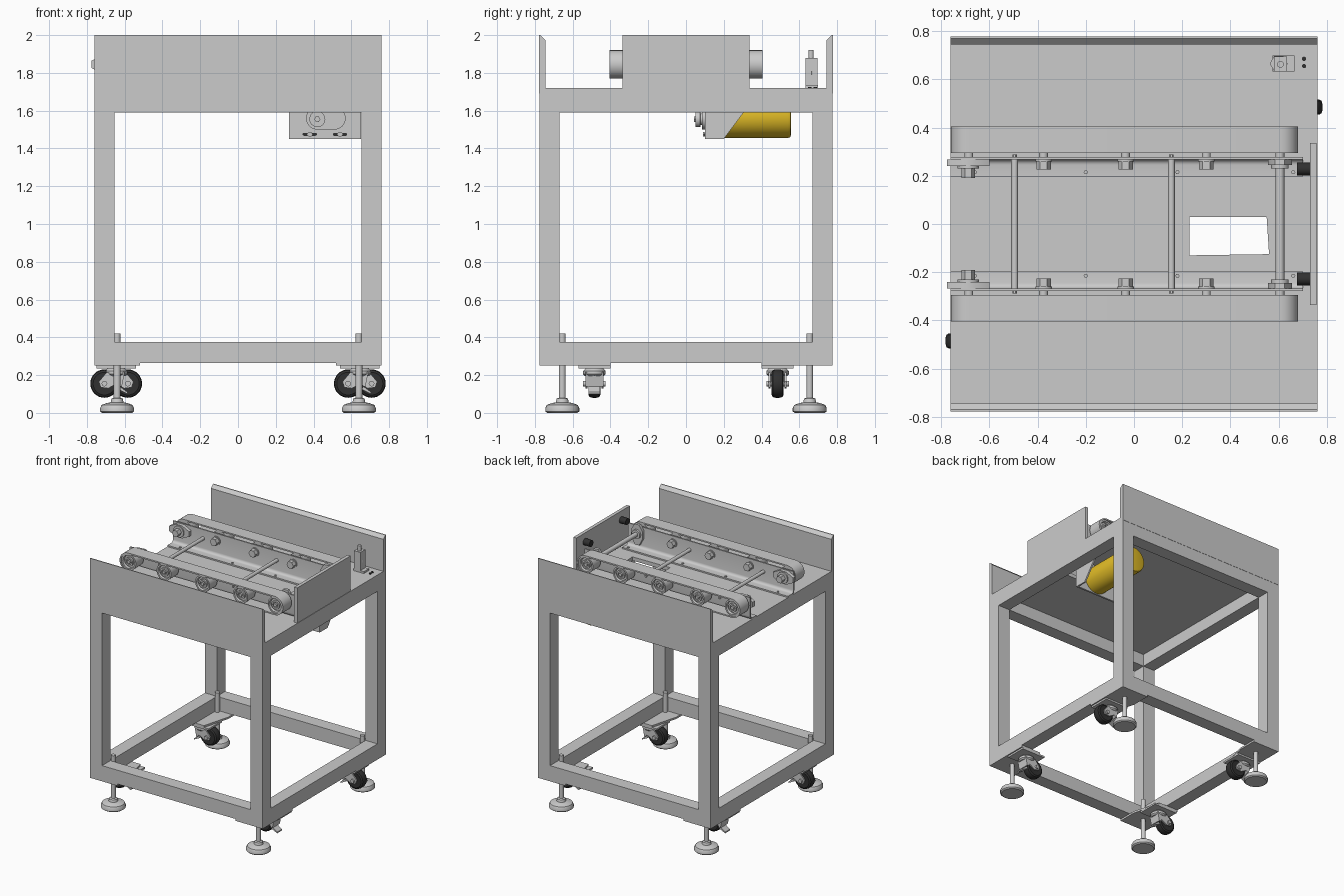
import bpy, bmesh, math
from mathutils import Vector

if "Cube" in bpy.data.objects:
    bpy.data.objects.remove(bpy.data.objects["Cube"])

def material(name, rgb):
    m = bpy.data.materials.new(name)
    m.diffuse_color = (*rgb, 1)
    m.use_nodes = True
    m.node_tree.nodes["Principled BSDF"].inputs["Base Color"].default_value = m.diffuse_color
    return m

DARK = material("black_rubber", (0.03, 0.03, 0.03))
YELLOW = material("yellow_paint", (0.75, 0.5, 0.02))

def finish(bm, name, mat=None, smooth=True):
    bmesh.ops.remove_doubles(bm, verts=bm.verts, dist=1e-5)
    bmesh.ops.recalc_face_normals(bm, faces=bm.faces)
    me = bpy.data.meshes.new(name)
    bm.to_mesh(me)
    bm.free()
    ob = bpy.data.objects.new(name, me)
    bpy.context.collection.objects.link(ob)
    if mat:
        me.materials.append(mat)
    if smooth:
        bpy.ops.object.select_all(action='DESELECT')
        ob.select_set(True)
        bpy.context.view_layer.objects.active = ob
        bpy.ops.object.shade_smooth_by_angle(angle=math.radians(35))
    return ob

def place(axis, u, v, h):
    return {'x': (h, u, v), 'y': (u, h, v), 'z': (u, v, h)}[axis]

def prism(name, pts, axis, a, b, mat=None, hole=None):
    """Extrude a 2D outline along an axis; an optional equal-length hole makes a ring."""
    bm = bmesh.new()
    loops = [[bm.verts.new(place(axis, *p, h)) for p in o] for o in (pts, hole) if o for h in (a, b)]
    n = len(pts)
    bands = [(0, 1)] if not hole else [(0, 1), (2, 3), (0, 2), (1, 3)]
    for i, j in bands:
        for k in range(n):
            m = (k + 1) % n
            bm.faces.new((loops[i][k], loops[i][m], loops[j][m], loops[j][k]))
    if not hole:
        bm.faces.new(loops[0])
        bm.faces.new(loops[1])
    return finish(bm, name, mat)

def box(name, x0, x1, y0, y1, z0, z1, mat=None):
    return prism(name, [(x0, y0), (x1, y0), (x1, y1), (x0, y1)], 'z', z0, z1, mat)

def lathe(name, prof, pos, axis='z', flip=1, seg=32, mat=None):
    """Spin a (radius, height) profile round an axis through pos."""
    bm = bmesh.new()
    rings = []
    for r, h in prof:
        rings.append([bm.verts.new(Vector(pos) + Vector(place(
            axis, r * math.cos(2 * math.pi * k / seg), r * math.sin(2 * math.pi * k / seg), h * flip)))
            for k in range(seg)])
    for A, B in zip(rings, rings[1:]):
        for k in range(seg):
            m = (k + 1) % seg
            bm.faces.new((A[k], A[m], B[m], B[k]))
    for ring, (r, h) in ((rings[0], prof[0]), (rings[-1], prof[-1])):
        if r > 0:
            bm.faces.new(ring)
    return finish(bm, name, mat)

def cyl(name, pos, axis, r, a, b, flip=1, seg=24, mat=None):
    return lathe(name, [(r, a), (r, b)], pos, axis, flip, seg, mat)

def obround(u0, u1, v, r, r2=None, n=16):
    r2 = r2 or r
    arc = lambda c, rad, s: [(c + rad * math.cos(s + math.pi * i / n), v + rad * math.sin(s + math.pi * i / n))
                             for i in range(n + 1)]
    return arc(u1, r, -math.pi / 2) + arc(u0, r2, math.pi / 2)

# Square tube frame
X, Y, T = 0.76, 0.775, 0.105
for sx in (-1, 1):
    for sy in (-1, 1):
        x, y = sorted((sx * X, sx * (X - T))), sorted((sy * Y, sy * (Y - T)))
        box("frame_leg", *x, *y, 0.265, 1.69)
for z0, z1 in ((0.265, 0.375), (1.59, 1.69)):
    for s in (-1, 1):
        y, x = sorted((s * Y, s * (Y - T))), sorted((s * X, s * (X - T)))
        box("frame_cross_beam", T - X, X - T, *y, z0, z1)
        box("frame_side_beam", *x, T - Y, Y - T, z0, z1)

# Corner plates, levelling feet and swivel casters
FOOT = [(0.08, 0), (0.09, 0.008), (0.09, 0.025), (0.082, 0.042), (0.055, 0.052), (0.034, 0.056),
        (0.03, 0.075), (0.018, 0.08), (0.018, 0.42)]
WHEEL = [(0.025, -0.03), (0.06, -0.032), (0.071, -0.025), (0.075, -0.01), (0.075, 0.01),
         (0.071, 0.025), (0.06, 0.032), (0.025, 0.03)]
for sx in (-1, 1):
    for sy in (-1, 1):
        out = [(0.76, 0.775), (0.52, 0.775), (0.52, 0.62), (0.58, 0.40), (0.76, 0.40)]
        prism("corner_plate", [(sx * u, sy * v) for u, v in out], 'z', 0.25, 0.265)
        lathe("levelling_foot", FOOT, (sx * 0.64, sy * 0.655, 0))
        cx, cy = sx * 0.645, sy * 0.485
        wx = cx + sy * 0.062          # front casters trail left, rear ones right
        box("caster_plate", cx - 0.105, cx + 0.105, cy - 0.085, cy + 0.085, 0.236, 0.25)
        lathe("caster_swivel", [(0.045, 0.236), (0.06, 0.222), (0.06, 0.205), (0.05, 0.195)], (cx, cy, 0))
        lathe("caster_wheel", WHEEL, (wx, cy, 0.155), 'y', mat=DARK)
        cyl("caster_axle", (wx, cy, 0.155), 'y', 0.015, -0.06, 0.06, seg=12)
        t = sy
        fork = [(cx - t * 0.045, 0.215), (cx + t * 0.05, 0.215), (wx + t * 0.03, 0.165),
                (wx + t * 0.02, 0.135), (wx - t * 0.02, 0.13), (cx - t * 0.03, 0.17)]
        for s in (-1, 1):
            prism("caster_fork", fork, 'y', cy + s * 0.037, cy + s * 0.047)
        prism("caster_bridge", [(cx - t * 0.045, 0.215), (cx + t * 0.035, 0.225), (cx + t * 0.035, 0.215),
                                (cx - t * 0.02, 0.14), (cx - t * 0.03, 0.14)], 'y', cy - 0.047, cy + 0.047)
        prism("caster_brake_pedal", [(cx - t * 0.02, 0.14), (cx - t * 0.06, 0.11), (cx - t * 0.06, 0.10),
                                     (cx - t * 0.01, 0.125)], 'y', cy - 0.03, cy + 0.03)

# Table top with a rectangular opening
prism("table_top", [(-X, -Y), (X, -Y), (X, Y), (-X, Y)], 'z', 1.69, 1.72,
      hole=[(0.23, -0.13), (0.56, -0.125), (0.55, 0.03), (0.23, 0.03)])
# Side walls with a chamfered lip, and the end wall
for s in (-1, 1):
    prism("side_wall", [(s * 0.777, 1.69), (s * 0.777, 2.0), (s * 0.77, 2.0), (s * 0.745, 1.975),
                        (s * 0.745, 1.72), (s * 0.745, 1.69)], 'x', -X, X)
box("end_wall", 0.73, 0.757, -0.335, 0.335, 1.72, 2.0)

# Twin belt conveyor
ZB = 1.845
PULLEY = [(0, 0.302), (0.064, 0.302), (0.064, 0.398), (0.052, 0.398), (0.048, 0.382), (0.034, 0.382),
          (0.034, 0.396), (0.022, 0.396), (0.022, 0.386), (0.013, 0.386), (0.013, 0.4), (0, 0.4)]
IDLERS = (-0.375, -0.035, 0.30)
for s in (-1, 1):
    # bent sheet rail: upright, rounded bend and floor flange
    bend = [(0.245 + 0.033 * math.cos(a), 1.753 - 0.033 * math.sin(a)) for a in (0, 0.4, 0.8, 1.2, 1.57)]
    inner = [(0.245 + 0.022 * math.cos(a), 1.753 - 0.022 * math.sin(a)) for a in (1.57, 1.2, 0.8, 0.4, 0)]
    rail = [(0.278, 1.9)] + bend + [(0.197, 1.72), (0.197, 1.731)] + inner + [(0.267, 1.9)]
    prism("conveyor_rail", [(s * u, v) for u, v in rail], 'x', -0.76, 0.70)
    prism("conveyor_belt", obround(-0.685, 0.605, ZB, 0.075), 'y', s * 0.295, s * 0.405,
          hole=obround(-0.685, 0.605, ZB, 0.064))
    for x in (-0.69 + 0.005, *IDLERS, 0.605):
        lathe("belt_pulley", PULLEY, (x, 0, ZB), 'y', s)
        cyl("pulley_axle", (x, 0, ZB), 'y', 0.018, 0.25, 0.31, s)
    for x in IDLERS:
        cyl("idler_nut", (x, 0, ZB), 'y', 0.03, 0.225, 0.262, s, seg=6)
        cyl("idler_washer", (x, 0, ZB), 'y', 0.034, 0.26, 0.268, s)
    # flanged bearings at the tail and the drive shaft
    tail = [(-0.775, ZB + 0.02), (-0.715, ZB + 0.05), (-0.66, ZB + 0.05), (-0.60, ZB + 0.02),
            (-0.60, ZB - 0.02), (-0.66, ZB - 0.05), (-0.715, ZB - 0.05), (-0.775, ZB - 0.02)]
    prism("tail_bearing_flange", tail, 'y', s * 0.24, s * 0.268)
    cyl("tail_bearing", (-0.687, 0, ZB), 'y', 0.045, 0.23, 0.245, s)
    cyl("tail_nut", (-0.687, 0, ZB), 'y', 0.028, 0.19, 0.232, s, seg=6)
    drive = [(0.605 + (v - ZB), ZB + (u + 0.6875)) for u, v in tail]
    prism("drive_bearing_flange", [(u, min(v, 1.92)) for u, v in drive], 'y', s * 0.245, s * 0.268)
    cyl("drive_bearing", (0.605, 0, ZB), 'y', 0.036, 0.23, 0.247, s)
    for x in (-0.66, -0.2, 0.18, 0.66):
        cyl("rail_bolt", (x, s * 0.215, 1.73), 'z', 0.009, 0, 0.008, seg=6)
    cyl("end_stop_bumper", (0.735, s * 0.228, 1.93), 'x', 0.026, -0.06, -0.005, seg=20, mat=DARK)
cyl("drive_shaft", (0.605, 0, ZB), 'y', 0.018, -0.25, 0.25)
for x in (-0.495, 0.155):
    cyl("spacer_rod", (x, 0, 1.83), 'y', 0.014, -0.268, 0.268)
    for s in (-1, 1):
        cyl("spacer_rod_bolt", (x, 0, 1.83), 'y', 0.009, 0.275, 0.288, s, seg=6)

# Gear motor on its bracket under the table
slots = (0.38, 0.54)
box("motor_bracket_face", 0.27, 0.65, 0.10, 0.115, 1.45, 1.69)
prism("motor_bracket_gusset", [(0.10, 1.45), (0.20, 1.45), (0.38, 1.69), (0.10, 1.69)], 'x', 0.637, 0.65)
for x in slots:
    prism("bracket_slot", obround(x - 0.03, x + 0.03, 1.475, 0.008, n=6), 'y', 0.097, 0.10, DARK)
    cyl("bracket_bolt", (x, 0, 1.475), 'y', 0.014, 0.09, 0.10, seg=6)
prism("gearbox_boss", obround(0.42, 0.51, 1.56, 0.06), 'y', 0.085, 0.10)
lathe("motor_pulley", [(0.042, 0.05), (0.042, 0.075), (0.03, 0.078), (0.03, 0.088)], (0.42, 0, 1.555), 'y')
cyl("motor_shaft", (0.42, 0, 1.555), 'y', 0.016, 0.042, 0.052, seg=6)
lathe("motor_body", [(0.105, 0.115), (0.105, 0.54), (0.1, 0.552), (0.085, 0.557)], (0.465, 0, 1.56), 'y',
      seg=40, mat=YELLOW)

# Control switch on the rear deck
box("switch_base", 0.575, 0.665, 0.633, 0.698, 1.72, 1.735)
box("switch_body", 0.58, 0.635, 0.633, 0.695, 1.735, 1.88)
cyl("switch_button", (0.607, 0.662, 0), 'z', 0.014, 1.88, 1.92, seg=16)
cyl("switch_collar", (0.60, 0.665, 0), 'z', 0.037, 1.79, 1.81, seg=6)
for y in (0.655, 0.685):
    cyl("deck_screw", (0.705, y, 1.72), 'z', 0.009, 0, 0.006, seg=12, mat=DARK)
